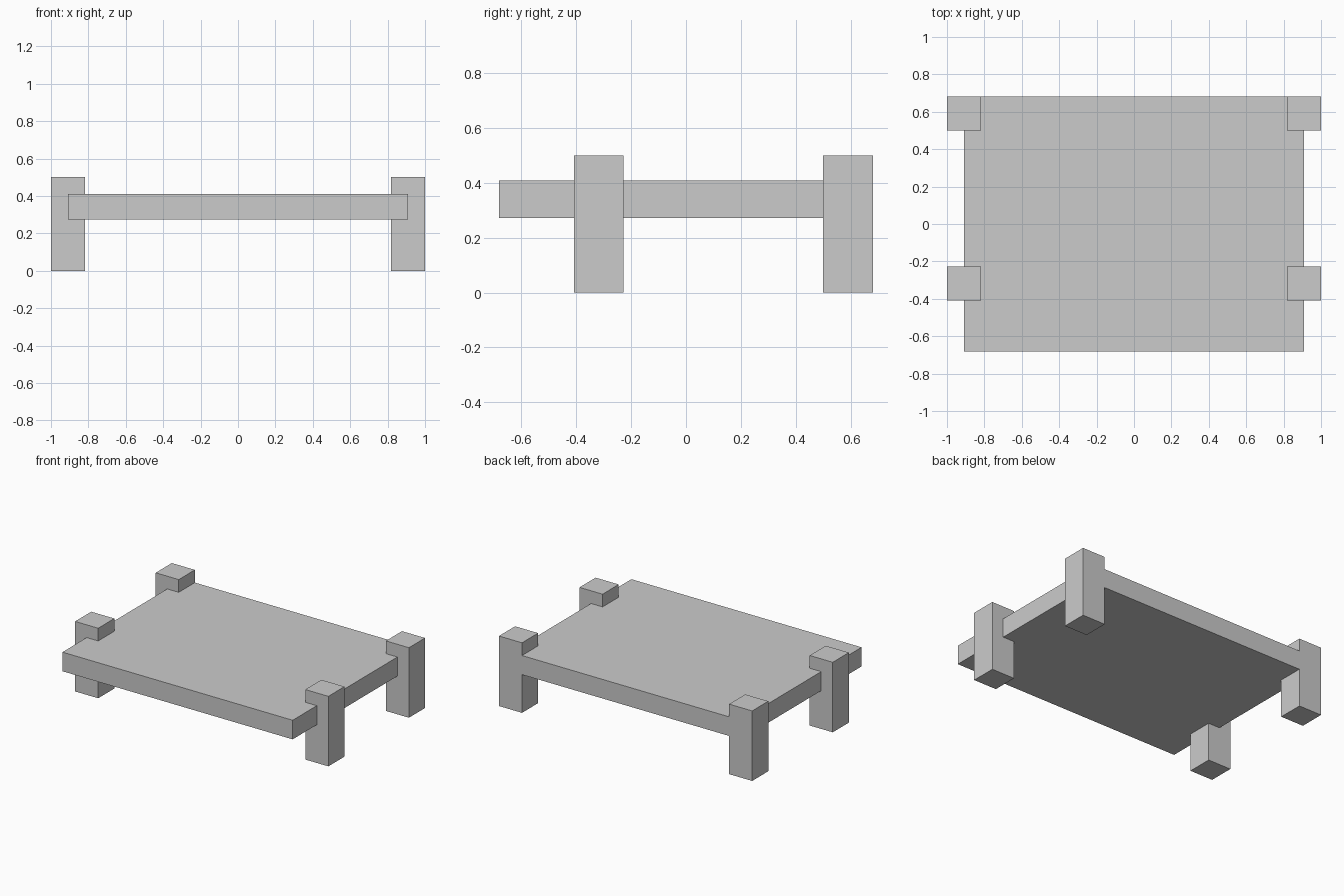
import bpy

if "Cube" in bpy.data.objects:
    bpy.data.objects.remove(bpy.data.objects["Cube"])

U = 1 / 22  # modelling unit: the whole model is 44 units wide


def box(name, x, y, z):
    """Axis-aligned box from (min, max) ranges given in modelling units."""
    bpy.ops.mesh.primitive_cube_add(size=1)
    ob = bpy.context.object
    ob.name = ob.data.name = name
    for v in ob.data.vertices:
        for i, (lo, hi) in enumerate((x, y, z)):
            v.co[i] = (hi if v.co[i] > 0 else lo) * U
    return ob


# Flat slab, overhanging the front legs
box("table_top", (-20, 20), (-15, 15), (6, 9))

# Four square posts that rise above the slab and stick out at the sides
for row, y in (("front", (-9, -5)), ("back", (11, 15))):
    box(f"{row}_left_leg", (-22, -18), y, (0, 11))
    box(f"{row}_right_leg", (18, 22), y, (0, 11))
